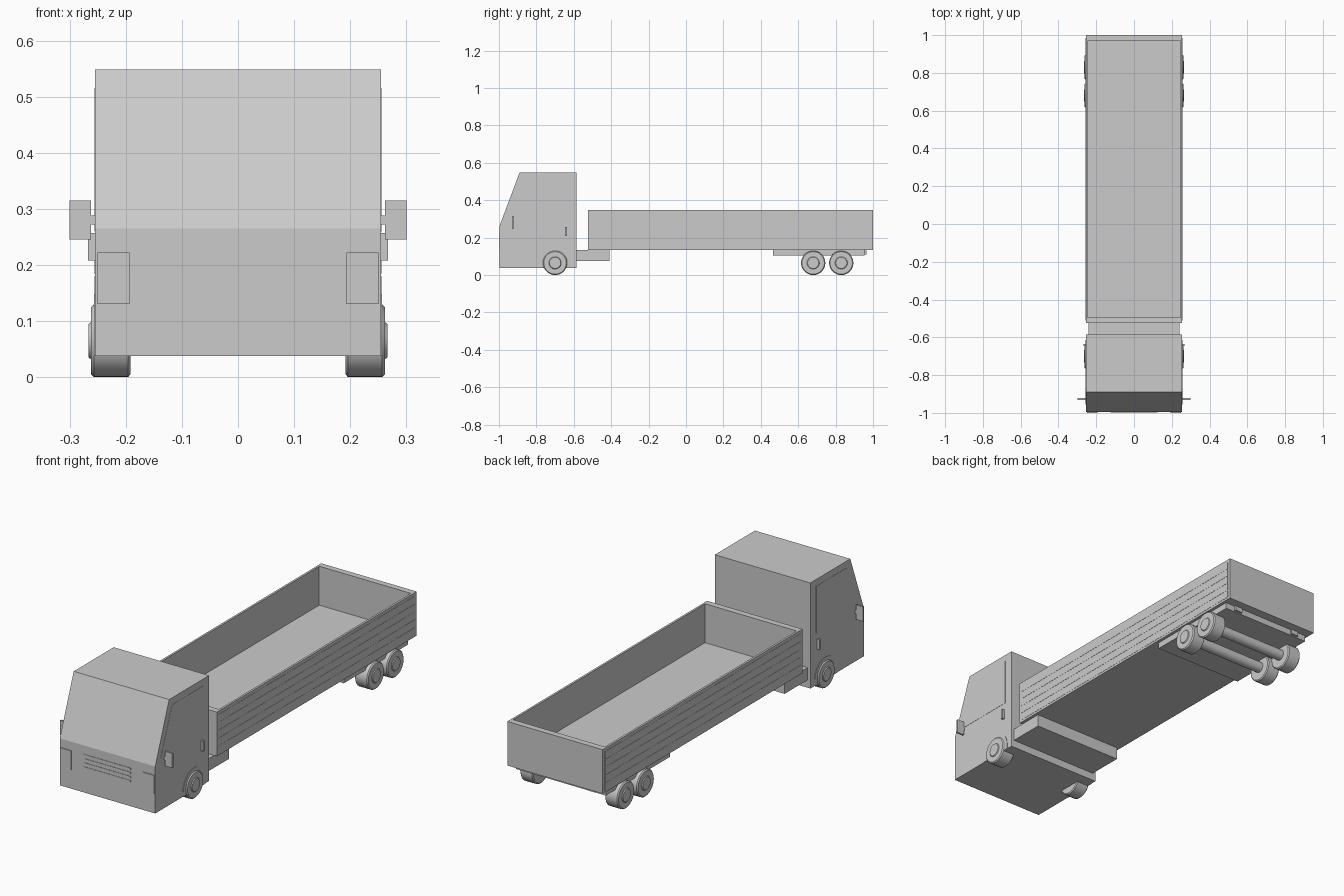
import bpy, bmesh, math

if "Cube" in bpy.data.objects:
    bpy.data.objects.remove(bpy.data.objects["Cube"])


def finish(name, bm):
    bmesh.ops.recalc_face_normals(bm, faces=bm.faces)
    me = bpy.data.meshes.new(name)
    bm.to_mesh(me)
    bm.free()
    ob = bpy.data.objects.new(name, me)
    bpy.context.scene.collection.objects.link(ob)
    return ob


def box(name, x, y, z):
    """Box from (min, max) ranges on each axis."""
    bm = bmesh.new()
    bmesh.ops.create_cube(bm, size=1)
    for v in bm.verts:
        v.co = [r[0] if c < 0 else r[1] for c, r in zip(v.co, (x, y, z))]
    return finish(name, bm)


def extrude_x(name, pts, x0, x1):
    """Side profile of (y, z) points extruded from x0 to x1."""
    bm = bmesh.new()
    f = bm.faces.new([bm.verts.new((x0, y, z)) for y, z in pts])
    r = bmesh.ops.extrude_face_region(bm, geom=[f])
    for v in r['geom']:
        if isinstance(v, bmesh.types.BMVert):
            v.co.x = x1
    return finish(name, bm)


def lathe_x(name, profile, y, z, n=32):
    """Revolve (x, radius) profile around an x-parallel axis, capped ends."""
    bm = bmesh.new()
    rings = []
    for x, r in profile:
        rings.append([bm.verts.new((x, y + r * math.cos(2 * math.pi * i / n),
                                    z + r * math.sin(2 * math.pi * i / n))) for i in range(n)])
    for a, b in zip(rings, rings[1:]):
        for i in range(n):
            j = (i + 1) % n
            bm.faces.new((a[i], a[j], b[j], b[i]))
    bm.faces.new(rings[0])
    bm.faces.new(rings[-1])
    ob = finish(name, bm)
    bpy.ops.object.select_all(action='DESELECT')
    bpy.context.view_layer.objects.active = ob
    ob.select_set(True)
    bpy.ops.object.shade_smooth_by_angle(angle=math.radians(30))
    return ob


W = 0.255

# Cab body and windscreen
extrude_x("cab", [(-0.996, 0.038), (-0.996, 0.265), (-0.89, 0.548), (-0.585, 0.548),
                  (-0.585, 0.038)], -W, W)

# Grille slats
for i in range(4):
    z = 0.155 + i * 0.02
    box("grille_slat", (-0.125, 0.125), (-0.998, -0.99), (z, z + 0.008))

# Load bed: floor and four walls
Y0, Y1, Z0, Z1 = -0.525, 1.0, 0.135, 0.348
T = 0.01
box("bed_floor", (-W + T, W - T), (Y0 + 0.03, Y1 - 0.03), (Z0, 0.16))
box("bed_front_wall", (-W + T, W - T), (Y0, Y0 + 0.03), (Z0, Z1))
box("tailgate", (-W + T, W - T), (Y1 - 0.03, Y1), (Z0, Z1))

# Chassis between cab and bed, rear bogie frame
box("front_chassis", (-0.24, 0.24), (-0.6, -0.41), (0.075, Z0))
box("rear_chassis", (-0.24, 0.24), (0.465, 0.955), (0.105, Z0))

# Parts repeated on both sides
for s, side in ((-1, "left"), (1, "right")):
    def sx(a, b):
        return tuple(sorted((s * a, s * b)))

    box(side + "_bed_side", sx(W - T, W), (Y0, Y1), (Z0, Z1))
    for k in range(5):
        z = 0.146 + k * 0.038
        box(side + "_bed_plank", sx(W - 0.002, W + 0.001), (-0.51, 0.985), (z, z + 0.034))
    box(side + "_headlight", sx(0.193, 0.25), (-1.0, -0.99), (0.13, 0.222))
    box(side + "_door_handle", sx(W - 0.002, 0.267), (-0.647, -0.636), (0.208, 0.257))
    box(side + "_tail_light", sx(0.15, 0.19), (0.95, 0.965), (0.11, 0.132))

    # Side window
    extrude_x(side + "_side_window", [(-0.955, 0.29), (-0.868, 0.515), (-0.63, 0.515),
                                      (-0.63, 0.29)], s * (W - 0.002), s * (W + 0.001))

    # Mirror with its arm
    box(side + "_mirror", sx(0.262, 0.30), (-0.931, -0.922), (0.245, 0.315))
    box(side + "_mirror_arm", sx(0.25, 0.265), (-0.929, -0.924), (0.272, 0.288))

    # Wheel arch trim on the cab
    arch = [(-0.70 + 0.085 * math.cos(a), 0.062 + 0.085 * math.sin(a))
            for a in [math.pi * i / 20 for i in range(21)]]
    arch = [(-0.615, 0.038)] + arch + [(-0.785, 0.038)]
    extrude_x(side + "_wheel_arch", arch, s * (W - 0.002), s * (W + 0.002))

    # Wheels with raised hubs
    for name, y in (("front", -0.70), ("middle", 0.68), ("rear", 0.83)):
        lathe_x(f"{side}_{name}_wheel",
                [(s * x, r) for x, r in ((0.192, 0.06), (0.196, 0.065), (0.257, 0.065),
                                         (0.262, 0.06), (0.262, 0.033), (0.266, 0.03))],
                y, 0.065)

# Axles
for name, y in (("front", -0.70), ("middle", 0.68), ("rear", 0.83)):
    lathe_x(name + "_axle", [(-0.195, 0.026), (0.195, 0.026)], y, 0.068, 24)
